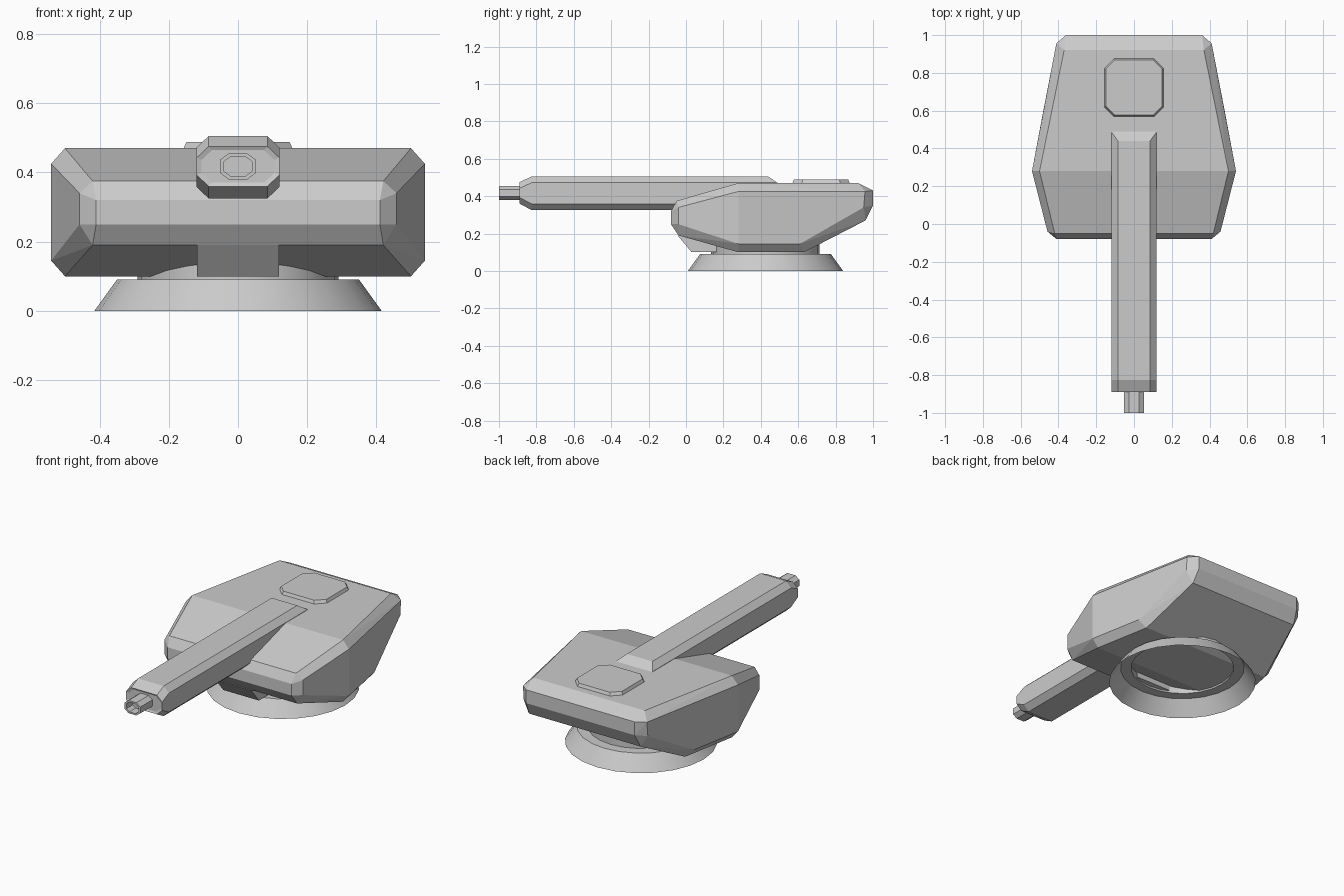
import bpy, bmesh, math

if "Cube" in bpy.data.objects:
    bpy.data.objects.remove(bpy.data.objects["Cube"])


def make(name, bm):
    bmesh.ops.recalc_face_normals(bm, faces=bm.faces)
    me = bpy.data.meshes.new(name)
    bm.to_mesh(me)
    bm.free()
    ob = bpy.data.objects.new(name, me)
    bpy.context.collection.objects.link(ob)
    return ob


def loft(name, rings, caps=True):
    """Skin closed rings that share a point count."""
    bm = bmesh.new()
    vs = [[bm.verts.new(p) for p in r] for r in rings]
    n = len(vs[0])
    for a, b in zip(vs, vs[1:]):
        for i in range(n):
            j = (i + 1) % n
            bm.faces.new((a[i], a[j], b[j], b[i]))
    if caps:
        bm.faces.new(vs[0])
        bm.faces.new(vs[-1])
    return make(name, bm)


def octagon(w, h, cw, ch):
    """Chamfered rectangle with half sizes w, h and corner cuts cw, ch."""
    return [(w, h - ch), (w - cw, h), (cw - w, h), (-w, h - ch),
            (-w, ch - h), (cw - w, -h), (w - cw, -h), (w, ch - h)]


def circle(r, z, n, cy):
    return [(r * math.cos(2 * math.pi * i / n), cy + r * math.sin(2 * math.pi * i / n), z)
            for i in range(n)]


# Turret body: faceted hull from an inner profile and a wider, inset side panel (x, y, z)
profile = [(.50, .28, .47), (.42, -.05, .375), (.41, -.08, .32), (.41, -.08, .25),
           (.42, -.04, .19), (.50, .28, .10), (.435, .63, .10), (.37, .96, .27),
           (.36, 1.0, .35), (.36, 1.0, .43), (.37, .92, .47)]
panel = [(.54, .28, .425), (.411, .957, .425), (.412, .95, .34), (.478, .61, .145),
         (.54, .28, .145), (.458, -.04, .25), (.458, -.04, .34)]
bm = bmesh.new()
for x, y, z in profile + panel:
    for s in (1, -1):
        bm.verts.new((s * x, y, z))
bmesh.ops.convex_hull(bm, input=bm.verts)
bmesh.ops.dissolve_limit(bm, angle_limit=math.radians(4), verts=bm.verts, edges=bm.edges)
make("turret_body", bm)

# Barrel housing: octagonal, tapered in height at the front, raked at the rear
sec = [(x, z + .415) for x, z in octagon(.12, .09, .035, .033)]
tip = [(x, z + .4175) for x, z in octagon(.12, .0575, .035, .033)]
inset = [(x, z + .4175) for x, z in octagon(.105, .047, .03, .028)]
loft("barrel_housing", [
    [(x, -.885, z) for x, z in inset],
    [(x, -.89, z) for x, z in tip],
    [(x, -.825, z) for x, z in sec],
    [(x, .44 + (.505 - z) * 1.45, z) for x, z in sec]])

# Muzzle: short tube with a recessed bore
def muzzle_ring(w, h, y):
    return [(x, y, z + .4175) for x, z in octagon(w, h, w * .5, h * .5)]

loft("muzzle", [muzzle_ring(.052, .038, -.86), muzzle_ring(.052, .038, -1.0),
                muzzle_ring(.04, .029, -1.0), muzzle_ring(.04, .029, -.94)])

# Block under the nose of the turret
side = [(-.045, .19), (.03, .10), (.17, .10), (.17, .19)]
loft("nose_block", [[(s * .118, y, z) for y, z in side] for s in (-1, 1)])

# Roof hatch
loft("roof_hatch", [[(x * k, .722 + y * k, z) for x, y in octagon(.157, .153, .05, .05)]
                    for k, z in ((1, .46), (1, .47), (.95, .488))])

# Base: open flared skirt, flange and neck ring
base = loft("base_ring", [circle(r, z, 24, .425) for r, z in
                          ((.415, 0), (.35, .09), (.29, .09), (.29, .16))], caps=False)
bpy.context.view_layer.objects.active = base
base.select_set(True)
bpy.ops.object.shade_smooth_by_angle(angle=math.radians(30))
